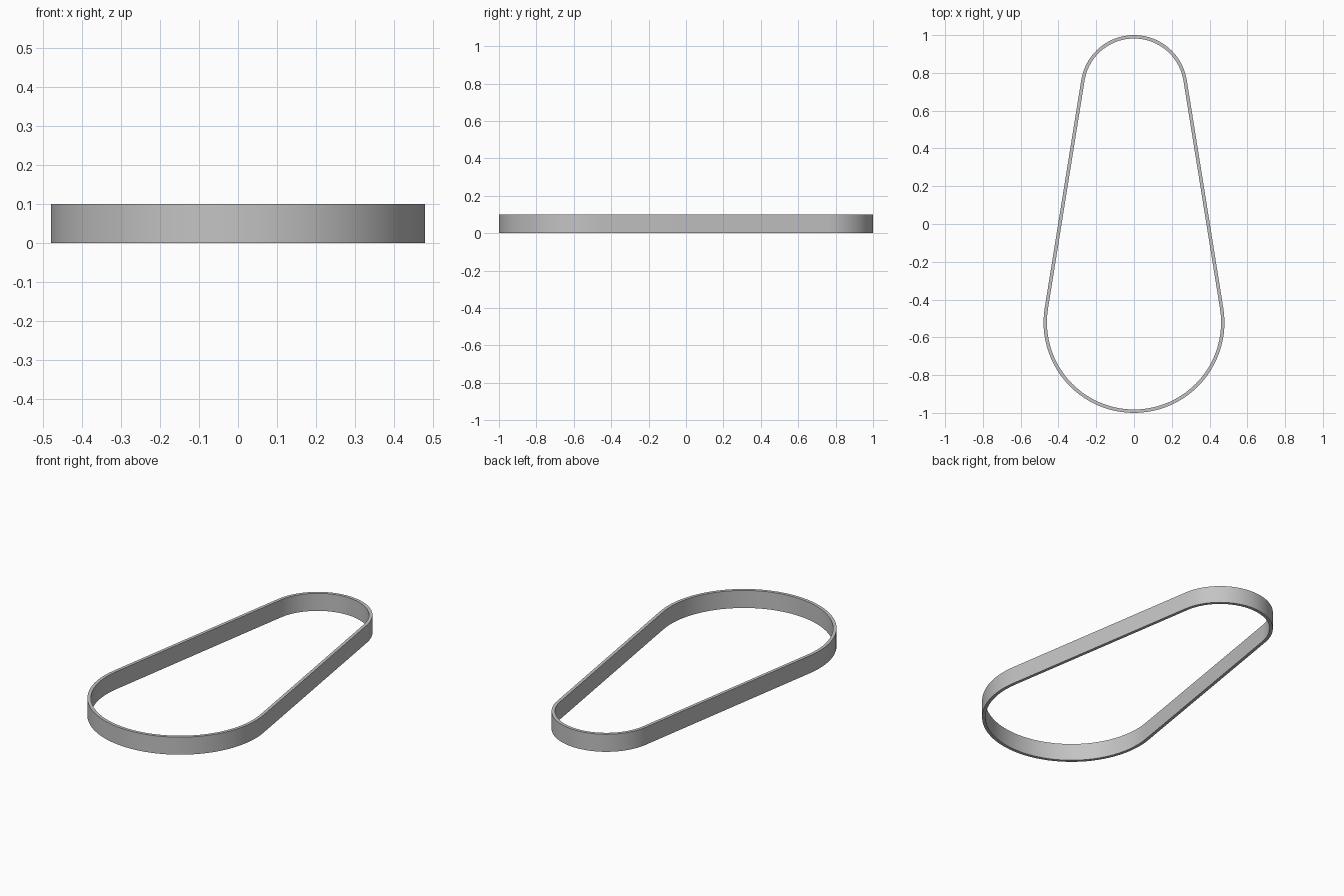
import bpy, bmesh, math

cube = bpy.data.objects.get("Cube")
if cube:
    bpy.data.objects.remove(cube, do_unlink=True)

HEIGHT, WALL, STEPS = 0.1, 0.018, 48
BIG_R, SMALL_R = 0.479, 0.283
BIG_Y, SMALL_Y = BIG_R - 1, 1 - SMALL_R

# Angle at which the straight runs touch both pulley arcs
tilt = math.asin((BIG_R - SMALL_R) / (SMALL_Y - BIG_Y))


def arc(radius, cy, start, end):
    angles = [start + (end - start) * i / STEPS for i in range(STEPS + 1)]
    return [(radius * math.cos(a), cy + radius * math.sin(a)) for a in angles]


def outline(inset):
    back = arc(SMALL_R - inset, SMALL_Y, tilt, math.pi - tilt)
    front = arc(BIG_R - inset, BIG_Y, math.pi - tilt, 2 * math.pi + tilt)
    return back + front


grey = bpy.data.materials.new("belt grey")
grey.use_nodes = True
colour = (0.55, 0.55, 0.55, 1)
grey.diffuse_color = colour
grey.node_tree.nodes["Principled BSDF"].inputs["Base Color"].default_value = colour

# Belt: four matching loops bridged into a closed band
bm = bmesh.new()
corners = [(0, 0), (0, HEIGHT), (WALL, HEIGHT), (WALL, 0)]
loops = [[bm.verts.new((x, y, z)) for x, y in outline(inset)] for inset, z in corners]
count = len(loops[0])
for k, loop in enumerate(loops):
    other = loops[(k + 1) % len(loops)]
    for i in range(count):
        j = (i + 1) % count
        bm.faces.new((loop[i], loop[j], other[j], other[i]))
bmesh.ops.recalc_face_normals(bm, faces=bm.faces)

mesh = bpy.data.meshes.new("drive_belt")
bm.to_mesh(mesh)
bm.free()
mesh.materials.append(grey)
belt = bpy.data.objects.new("drive_belt", mesh)
bpy.context.collection.objects.link(belt)

# Smooth band with crisp rims
bpy.ops.object.select_all(action="DESELECT")
belt.select_set(True)
bpy.context.view_layer.objects.active = belt
bpy.ops.object.shade_smooth_by_angle(angle=math.radians(30))
